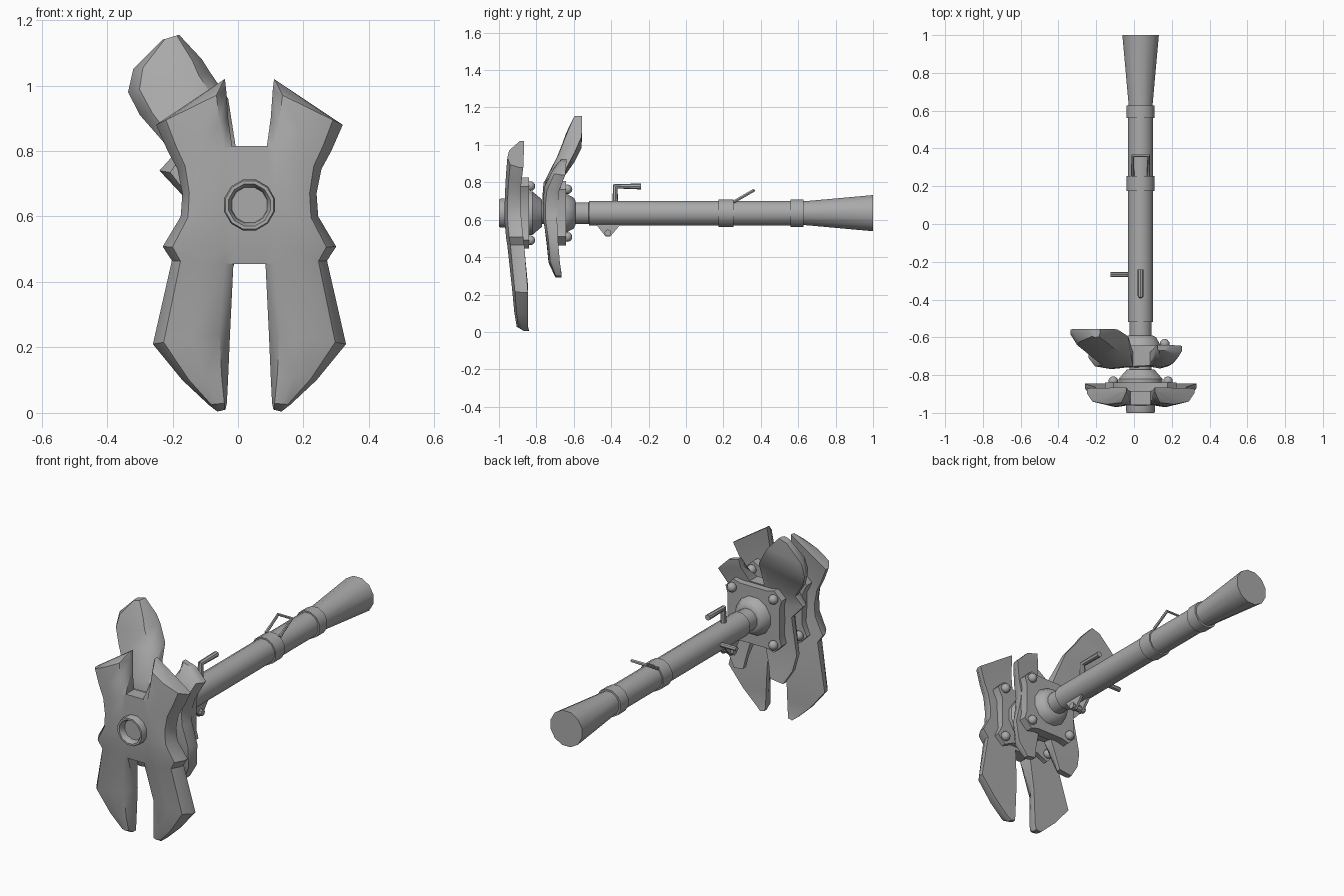
import bpy, bmesh, math
from mathutils import Vector

if "Cube" in bpy.data.objects:
    bpy.data.objects.remove(bpy.data.objects["Cube"])

CX, CZ = 0.035, 0.635          # barrel axis
metal = bpy.data.materials.new("grey_metal")
metal.diffuse_color = (0.40, 0.40, 0.40, 1)
metal.use_nodes = True
metal.node_tree.nodes["Principled BSDF"].inputs["Base Color"].default_value = metal.diffuse_color


def finish(bm, name):
    bmesh.ops.recalc_face_normals(bm, faces=bm.faces)
    me = bpy.data.meshes.new(name)
    bm.to_mesh(me)
    bm.free()
    ob = bpy.data.objects.new(name, me)
    bpy.context.collection.objects.link(ob)
    me.materials.append(metal)
    return ob


def lathe(name, profile, n=12, cx=CX, cz=CZ):
    """Revolve (y, radius) pairs round an axis along y and cap both ends."""
    bm = bmesh.new()
    rings = [[bm.verts.new((cx + r * math.cos((i + .5) * math.tau / n), y,
                            cz + r * math.sin((i + .5) * math.tau / n)))
              for i in range(n)] for y, r in profile]
    for a, b in zip(rings, rings[1:]):
        for i in range(n):
            bm.faces.new((a[i], a[(i + 1) % n], b[(i + 1) % n], b[i]))
    bm.faces.new(rings[0])
    bm.faces.new(rings[-1])
    return finish(bm, name)


def rod(name, pts, radius, n=8):
    """Round bar along a path of points."""
    cu = bpy.data.curves.new(name, 'CURVE')
    cu.dimensions = '3D'
    cu.bevel_depth = radius
    cu.bevel_resolution = n // 4
    cu.use_fill_caps = True
    sp = cu.splines.new('POLY')
    sp.points.add(len(pts) - 1)
    for p, co in zip(sp.points, pts):
        p.co = (*co, 1)
    ob = bpy.data.objects.new(name, cu)
    bpy.context.collection.objects.link(ob)
    cu.materials.append(metal)
    return ob


def prism(name, outline, axis, a, b):
    """Extrude a 2D outline along y or x."""
    bm = bmesh.new()
    put = (lambda u, v, w: (u, w, v)) if axis == 'y' else (lambda u, v, w: (w, u, v))
    lo = [bm.verts.new(put(u, v, a)) for u, v in outline]
    hi = [bm.verts.new(put(u, v, b)) for u, v in outline]
    bm.faces.new(lo)
    bm.faces.new(hi)
    for i in range(len(lo)):
        j = (i + 1) % len(lo)
        bm.faces.new((lo[i], lo[j], hi[j], hi[i]))
    return finish(bm, name)


def shield(name, sides, lip=0.025):
    """Bulged plate. A side is (rows, first, last), where rows first..last join
    across the middle; a row is inner x, z, outer x, z, back y, front y."""
    bm = bmesh.new()
    back_of, fronts, inner = {}, [], []
    for rows, first, last in sides:
        grid = []
        for k, (xi, zi, xo, zo, yb, yf) in enumerate(rows):
            mid = first <= k <= last
            line = []
            for t, bulge in ((0, .85 if mid else 0), (.14, .85), (.5, 1), (.86, .75), (1, 0)):
                x, z = xi + (xo - xi) * t, zi + (zo - zi) * t
                f = bm.verts.new((x, yb - lip - (yb - yf - lip) * bulge, z))
                back_of[f] = bm.verts.new((x, yb, z))
                line.append(f)
            grid.append(line)
        for a, b in zip(grid, grid[1:]):
            for i in range(4):
                fronts.append((a[i], a[i + 1], b[i + 1], b[i]))
        inner.append([g[0] for g in grid[first:last + 1]])
    left, right = inner
    for i in range(len(left) - 1):
        fronts.append((left[i], right[i], right[i + 1], left[i + 1]))
    for f in fronts:
        bm.faces.new(f)
    rim = [e.verts[:] for e in bm.edges if len(e.link_faces) == 1]
    for f in fronts:
        bm.faces.new([back_of[v] for v in reversed(f)])
    for a, b in rim:
        bm.faces.new((a, b, back_of[b], back_of[a]))
    return finish(bm, name)


# Front shield, symmetric about the barrel axis
half = [(.110, 1.02, .125, 1.01, -.865, -.89),
        (.106, .985, .320, .880, -.870, -.955),
        (.100, .90, .285, .80, -.880, -.962),
        (.088, .815, .255, .745, -.885, -.966),
        (.088, .68, .240, .67, -.885, -.970),
        (.088, .58, .245, .60, -.880, -.970),
        (.086, .50, .300, .508, -.870, -.962),
        (.084, .455, .272, .465, -.865, -.955),
        (.094, .25, .330, .21, -.845, -.930),
        (.100, .11, .240, .10, -.845, -.918),
        (.104, .03, .160, .025, -.845, -.905),
        (.108, .01, .133, .004, -.840, -.866)]
mirror = [(2 * CX - a, b, 2 * CX - c, d, e, f) for a, b, c, d, e, f in half]
shield("front_shield", [(mirror, 3, 7), (half, 3, 7)])

# Rear shield with one tall, swept-back wing
tall = [(-.18, 1.155, -.23, 1.14, -.555, -.60),
        (-.11, 1.08, -.320, 1.05, -.555, -.64),
        (-.085, 1.04, -.336, .98, -.560, -.66),
        (-.03, .96, -.30, .91, -.595, -.69),
        (-.005, .80, -.195, .79, -.680, -.762),
        (-.005, .70, -.240, .74, -.685, -.768),
        (-.005, .60, -.165, .66, -.690, -.765),
        (-.005, .48, -.20, .46, -.685, -.745),
        (-.035, .37, -.18, .37, -.675, -.735),
        (-.05, .30, -.13, .29, -.665, -.700)]
short = [(.125, .925, .19, .905, -.640, -.67),
         (.115, .88, .255, .84, -.645, -.715),
         (.085, .80, .215, .75, -.680, -.757),
         (.078, .70, .195, .68, -.685, -.765),
         (.078, .60, .20, .62, -.690, -.765),
         (.078, .48, .23, .50, -.685, -.745),
         (.105, .37, .22, .38, -.675, -.735),
         (.115, .31, .17, .30, -.665, -.700)]
shield("rear_shield", [(tall, 4, 7), (short, 2, 5)])

# Barrel, collars and flared end
lathe("barrel", [(-.95, .06), (-.52, .06), (-.519, .068), (.6, .068)])
lathe("flared_end", [(.6, .066), (.635, .066), (1.0, .1)])
lathe("middle_collar", [(.175, .076), (.255, .076)])
lathe("end_collar", [(.56, .076), (.628, .076)])

# Front ring with a recessed face
lathe("front_ring", [(-.92, .08), (-.99, .08), (-1.0, .076), (-1.0, .066),
                     (-.985, .058), (-.965, .056)])

# Hubs behind each shield, with four-armed brackets and bolts
lathe("front_hub", [(-.88, .12), (-.82, .12), (-.77, .075), (-.77, .055), (-.70, .055)])
lathe("rear_hub", [(-.70, .12), (-.635, .105), (-.60, .085), (-.59, .065)])


def bracket(name, y0, y1, arm):
    pts = []
    for k in range(4):
        c, s = [f(math.radians(45 + 90 * k)) for f in (math.cos, math.sin)]
        for out, side in ((.17, -.055), (arm + .03, -.033), (arm + .03, .033), (.17, .055)):
            pts.append((CX + c * out - s * side, CZ + s * out + c * side))
    prism(name + "_bracket", pts, 'y', y0, y1)
    for k in range(4):
        a = math.radians(45 + 90 * k)
        bm = bmesh.new()
        bmesh.ops.create_uvsphere(bm, u_segments=10, v_segments=6, radius=.026)
        bmesh.ops.translate(bm, verts=bm.verts, vec=Vector(
            (CX + arm * math.cos(a), y1 + .008, CZ + arm * math.sin(a))))
        finish(bm, name + "_bolt")


bracket("front", -.89, -.84, .205)
bracket("rear", -.70, -.642, .18)

# Cocking handle on top and side peg
rod("top_handle", [(CX, -.378, .69), (CX, -.378, .778), (CX, -.24, .778)], .016)
rod("side_peg", [(-.02, -.268, CZ), (-.125, -.268, CZ)], .013)

# Folding sight frame
w = .042
rod("sight_frame", [(CX - w, .255, .695), (CX - w, .362, .757),
                    (CX + w, .362, .757), (CX + w, .255, .695)], .009, 4)

# Pivot lugs under the barrel
for s in (-1, 1):
    x = CX + s * .022
    prism("pivot_lug", [(-.48, .575), (-.43, .51), (-.405, .51), (-.35, .575)],
          'x', x - .007, x + .007)
rod("pivot_pin", [(CX - .042, -.418, .53), (CX + .042, -.418, .53)], .018)

# Turn the rods into meshes and shade everything
bpy.ops.object.select_all(action='SELECT')
bpy.context.view_layer.objects.active = bpy.data.objects["top_handle"]
bpy.ops.object.convert(target='MESH')
bpy.ops.object.select_all(action='SELECT')
bpy.ops.object.shade_smooth_by_angle(angle=math.radians(38))
